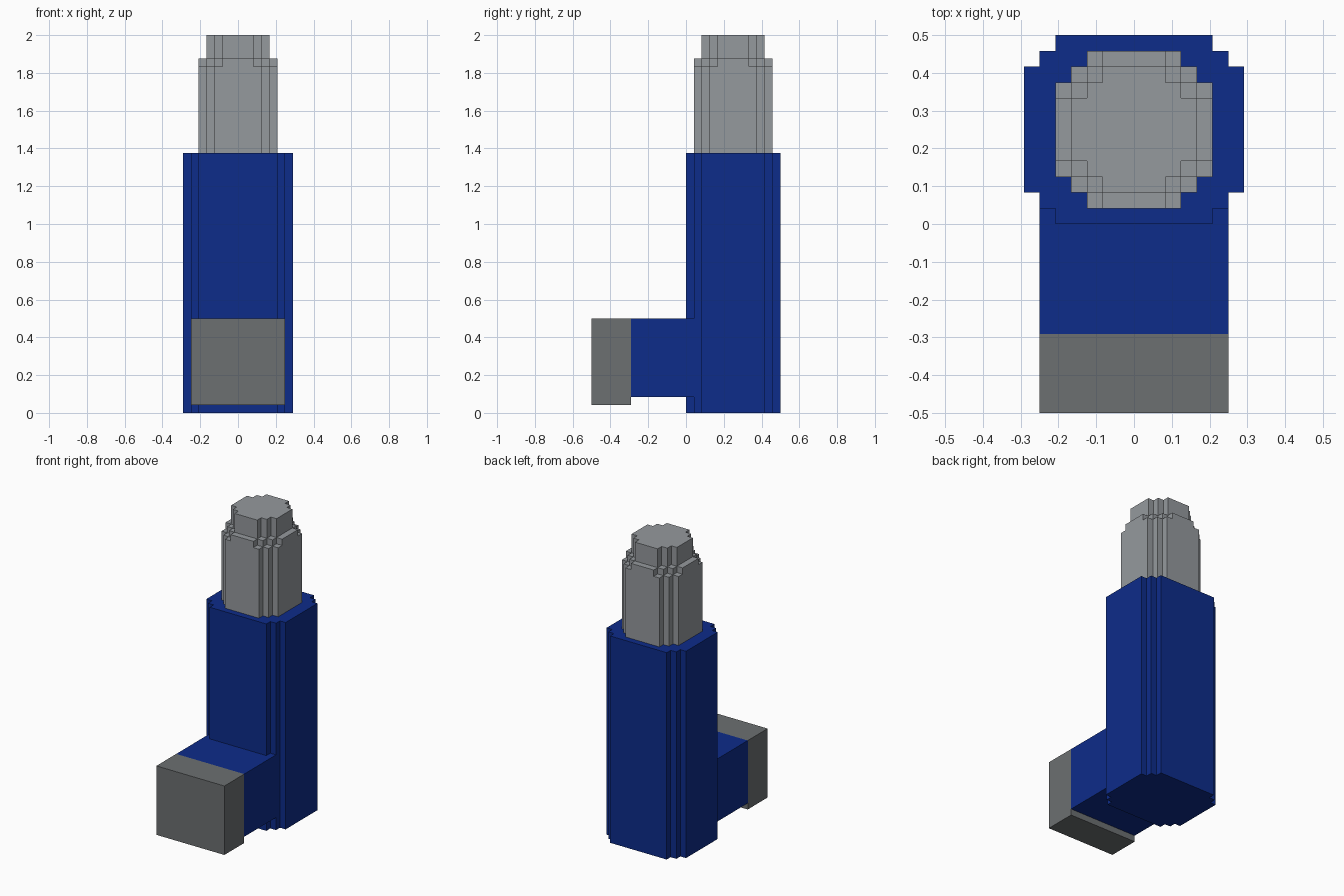
import bpy
import bmesh

U = 1 / 24  # one block step

cube = bpy.data.objects.get("Cube")
if cube:
    bpy.data.objects.remove(cube)


def material(name, colour):
    mat = bpy.data.materials.new(name)
    mat.use_nodes = True
    rgba = (*colour, 1)
    mat.diffuse_color = rgba
    mat.node_tree.nodes["Principled BSDF"].inputs["Base Color"].default_value = rgba
    return mat


blue = material("deep blue", (0.004, 0.025, 0.255))
light_grey = material("light grey", (0.30, 0.32, 0.34))
dark_grey = material("dark grey", (0.15, 0.16, 0.165))


def prism(name, outline, z0, z1, mat):
    """Extrude a counter-clockwise outline, measured in block steps."""
    bm = bmesh.new()
    base = bm.faces.new([bm.verts.new((x * U, y * U, z0 * U)) for x, y in outline])
    top = bmesh.ops.extrude_face_region(bm, geom=[base])
    verts = [g for g in top["geom"] if isinstance(g, bmesh.types.BMVert)]
    bmesh.ops.translate(bm, verts=verts, vec=(0, 0, (z1 - z0) * U))
    bmesh.ops.recalc_face_normals(bm, faces=bm.faces)
    mesh = bpy.data.meshes.new(name)
    bm.to_mesh(mesh)
    bm.free()
    mesh.materials.append(mat)
    obj = bpy.data.objects.new(name, mesh)
    bpy.context.collection.objects.link(obj)
    return obj


def stepped(corner, cy=6):
    """Mirror one stepped corner (from +x round to +y) into a full outline."""
    half = corner + [(-x, y) for x, y in reversed(corner)]
    full = half + [(-x, -y) for x, y in half]
    return [(x, y + cy) for x, y in full]


def box(x, y0, y1):
    return [(x, y0), (x, y1), (-x, y1), (-x, y0)]


# Upright sleeve
prism("sleeve", stepped([(7, 4), (6, 4), (6, 5), (5, 5), (5, 6)]), 0, 33, blue)

# Canister: body, bevelled shoulder and raised end
prism("canister_body", stepped([(5, 3), (4, 3), (4, 4), (3, 4), (3, 5)]),
      33, 44, light_grey)
prism("canister_shoulder",
      stepped([(5, 2), (4, 2), (4, 3), (3, 3), (3, 4), (2, 4), (2, 5)]),
      44, 45, light_grey)
prism("canister_end", stepped([(4, 2), (3, 2), (3, 3), (2, 3), (2, 4)]),
      45, 48, light_grey)

# Mouthpiece and its cover
prism("mouthpiece", box(6, -7, 1), 2, 12, blue)
prism("mouthpiece_cover", box(6, -12, -7), 1, 12, dark_grey)
